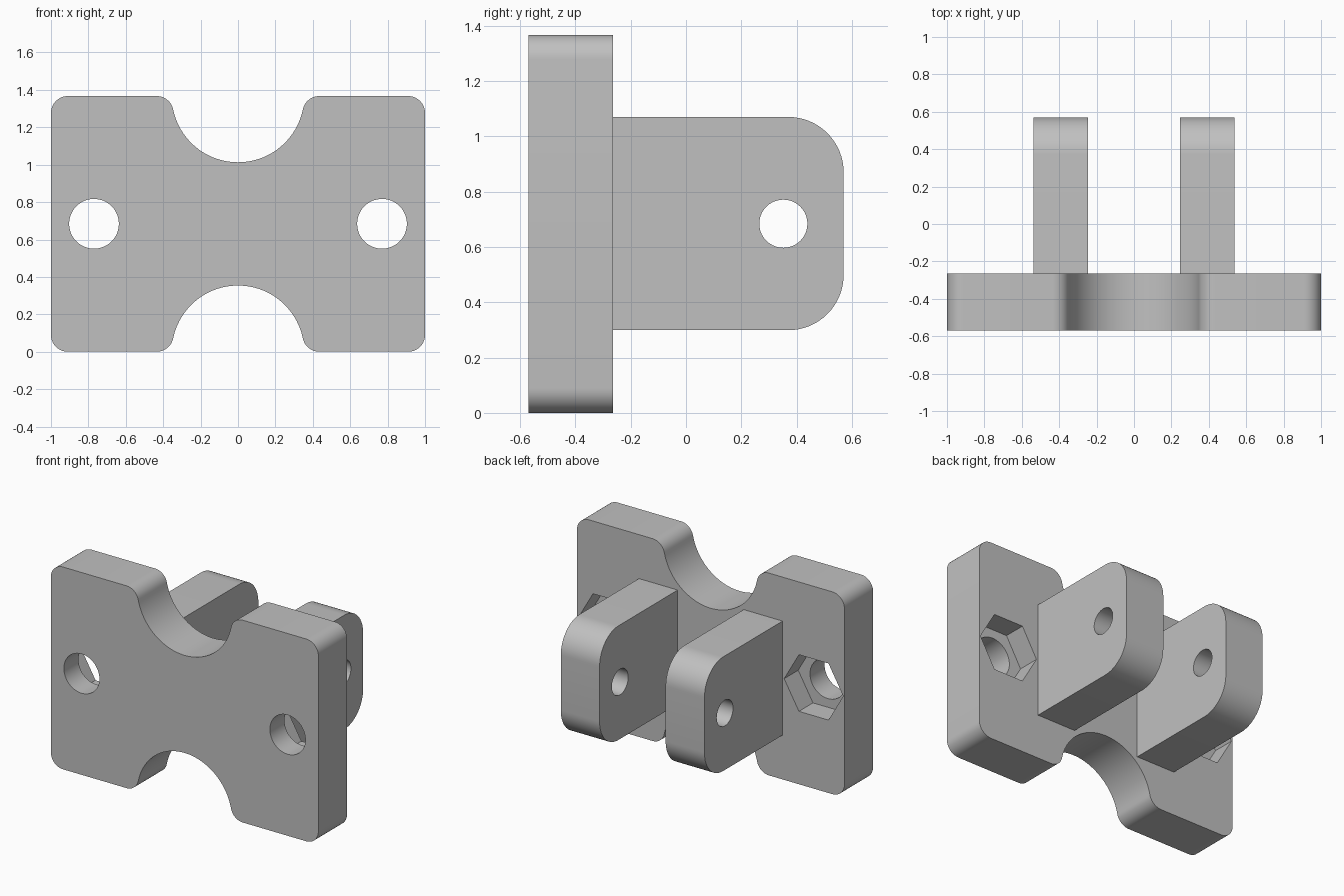
import bpy
import bmesh
from math import sin, cos, pi, atan2, sqrt

if "Cube" in bpy.data.objects:
    bpy.data.objects.remove(bpy.data.objects["Cube"])

grey = bpy.data.materials.new("plain grey")
grey.use_nodes = True
colour = (0.53, 0.53, 0.53, 1)
grey.diffuse_color = colour
grey.node_tree.nodes["Principled BSDF"].inputs["Base Color"].default_value = colour

HEIGHT, MID = 1.367, 0.684
FRONT, REAR, TIP = -0.57, -0.264, 0.57


def arc(cx, cz, r, start, end, steps):
    """Points along a circular arc, both ends included."""
    angles = [start + (end - start) * i / steps for i in range(steps + 1)]
    return [(cx + r * cos(a), cz + r * sin(a)) for a in angles]


def prism(name, outline, place, start, end):
    """Extrude a flat outline; place(u, v, depth) gives the 3D position."""
    bm = bmesh.new()
    face = bm.faces.new([bm.verts.new(place(u, v, start)) for u, v in outline])
    moved = bmesh.ops.extrude_face_region(bm, geom=[face], use_keep_orig=True)["geom"]
    for v in moved:
        if isinstance(v, bmesh.types.BMVert):
            i = 0 if place is along_x else 1
            v.co[i] = end
    bmesh.ops.recalc_face_normals(bm, faces=bm.faces)
    mesh = bpy.data.meshes.new(name)
    bm.to_mesh(mesh)
    bm.free()
    mesh.materials.append(grey)
    obj = bpy.data.objects.new(name, mesh)
    bpy.context.collection.objects.link(obj)
    return obj


def along_x(u, v, d):
    return (d, u, v)


def along_y(u, v, d):
    return (u, d, v)


def select(obj):
    bpy.ops.object.select_all(action="DESELECT")
    obj.select_set(True)
    bpy.context.view_layer.objects.active = obj


def cut(obj, cutter):
    cutter.hide_render = True
    mod = obj.modifiers.new("cut", "BOOLEAN")
    mod.operation, mod.solver, mod.object = "DIFFERENCE", "EXACT", cutter
    select(obj)
    bpy.ops.object.modifier_apply(modifier=mod.name)
    bpy.data.objects.remove(cutter)


def finish(obj):
    select(obj)
    bpy.ops.object.shade_smooth_by_angle(angle=pi / 6)


# Base plate: one quarter of the outline, mirrored twice
corner, blend, notch = 0.09, 0.09, 0.354
bx = sqrt((notch + blend) ** 2 - blend ** 2)
phi = atan2(blend, bx)
quarter = arc(1 - corner, HEIGHT - corner, corner, 0, pi / 2, 10)
quarter += arc(bx, HEIGHT - blend, blend, pi / 2, pi - phi, 10)
quarter += arc(0, HEIGHT, notch, -phi, -pi / 2, 24)[1:]
top = quarter + [(-x, z) for x, z in reversed(quarter[:-1])]
outline = top + [(x, HEIGHT - z) for x, z in reversed(top)]
plate = prism("base_plate", outline, along_y, FRONT, REAR)

# Bolt holes with hexagonal nut pockets at the rear
for side in (-1, 1):
    x = side * 0.77
    hole = arc(x, MID, 0.133, 0, 2 * pi, 48)[:-1]
    pocket = arc(x, MID, 0.221, 0, 2 * pi, 6)[:-1]
    cut(plate, prism("hole_cutter", hole, along_y, FRONT - 0.1, REAR + 0.1))
    cut(plate, prism("pocket_cutter", pocket, along_y, REAR - 0.15, REAR + 0.1))
finish(plate)

# Two rear lugs with rounded ends and a pin hole
low, high, radius = 0.299, 1.07, 0.2
lug_outline = [(REAR, high), (REAR, low)]
lug_outline += arc(TIP - radius, low + radius, radius, -pi / 2, 0, 16)
lug_outline += arc(TIP - radius, high - radius, radius, 0, pi / 2, 16)
for name, side in (("right_lug", -1), ("left_lug", 1)):
    lug = prism(name, lug_outline, along_x, side * 0.247, side * 0.537)
    pin = arc(0.352, MID, 0.087, 0, 2 * pi, 40)[:-1]
    cut(lug, prism("pin_cutter", pin, along_x, side * 0.1, side * 0.7))
    finish(lug)
